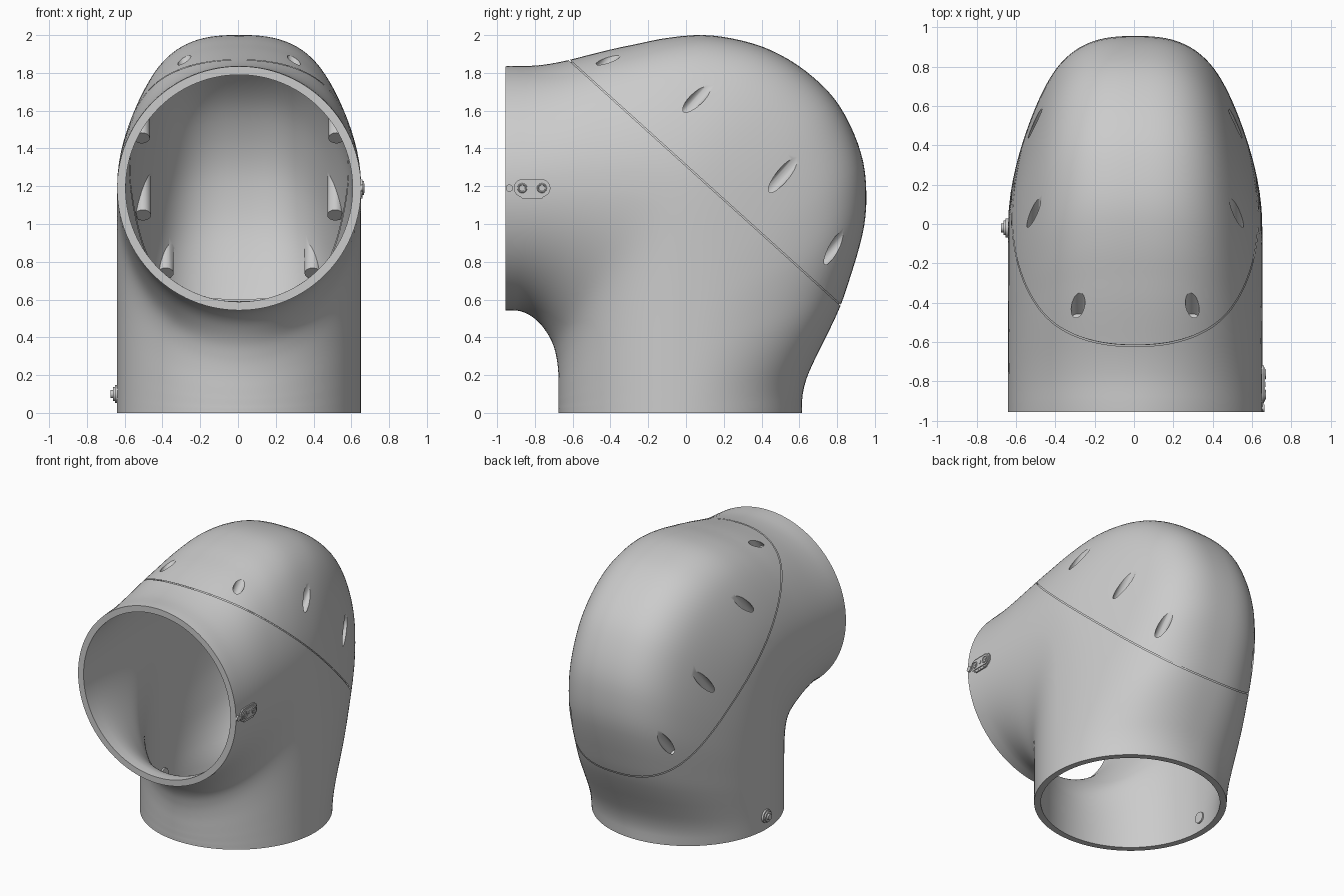
import bpy, bmesh, math
from mathutils import Vector, Matrix

if "Cube" in bpy.data.objects:
    bpy.data.objects.remove(bpy.data.objects["Cube"])

PY, CX, W, WALL = -0.955, 0.006, 0.646, 0.045      # fan pivot (y, z=0), centre x, half width, wall
SEAM_P, SEAM_N = Vector((0, -0.62, 1.87)), Vector((0, 0.67, 0.742)).normalized()

# Side-view profiles (y, z), from the bottom opening to the front opening
OUTER = [(.613, 0), (.618, .1), (.645, .2), (.70, .32), (.76, .44), (.815, .56), (.87, .72), (.91, .85),
         (.945, 1.0), (.955, 1.15), (.94, 1.32), (.88, 1.5), (.78, 1.67), (.62, 1.82), (.45, 1.92),
         (.3, 1.97), (.1, 2.0), (-.1, 1.985), (-.3, 1.945), (-.6, 1.873), (-.78, 1.84), (PY, 1.835)]
INNER = [(-.675, 0), (-.675, .03), (-.675, .08), (-.675, .14), (-.676, .21), (-.685, .29), (-.705, .365),
         (-.74, .43), (-.785, .485), (-.835, .522), (-.88, .539), (-.92, .543), (PY, .543)]


def polar(pts):
    return [(math.atan2(z, y - PY), math.hypot(y - PY, z)) for y, z in pts]


def smooth(tab, a):
    """Cubic interpolation of radius over angle."""
    k = 0
    while k < len(tab) - 2 and a > tab[k + 1][0]:
        k += 1

    def slope(i):
        p, q = tab[max(i - 1, 0)], tab[min(i + 1, len(tab) - 1)]
        return (q[1] - p[1]) / (q[0] - p[0])
    (a0, r0), (a1, r1) = tab[k], tab[k + 1]
    d = a1 - a0
    t = (a - a0) / d
    return ((2*t**3 - 3*t*t + 1) * r0 + (t**3 - 2*t*t + t) * d * slope(k)
            + (3*t*t - 2*t**3) * r1 + (t**3 - t*t) * d * slope(k + 1))


OUT_T, IN_T = polar(OUTER), polar(INNER)


def section(a):
    """Widest radius (on the two pipe axes), inner and outer half heights, exponent, taper."""
    ro, ri = smooth(OUT_T, a), smooth(IN_T, a)
    c = ((math.cos(a) / .924)**8 + (math.sin(a) / 1.189)**8) ** (-1 / 8)
    b = max(0.0, math.sin(2 * a))
    return c, c - ri, ro - c, 2 + 0.8 * b, 0.14 * b


def narrow(t, tp):
    return 1 - tp * math.sin(math.pi / 2 * min(t / .8, 1))**2


def surf_x(y, z):
    """Half width of the dome at a side-view point."""
    c, hi, ho, n, tp = section(math.atan2(z, y - PY))
    t = min(max((math.hypot(y - PY, z) - c) / ho, 0), 0.99)
    return W * (1 - t**n) ** (1 / n) * narrow(t, tp)


def to_object(bm, name):
    bmesh.ops.recalc_face_normals(bm, faces=bm.faces)
    me = bpy.data.meshes.new(name)
    bm.to_mesh(me)
    bm.free()
    ob = bpy.data.objects.new(name, me)
    bpy.context.collection.objects.link(ob)
    return ob


def loft(name, inset, extend, rings=72, segs=112):
    """Closed solid swept as a fan of sections around the inner corner."""
    bm = bmesh.new()
    loops = []
    for i in range(rings + 1):
        a = math.pi / 2 * i / rings
        c, hi, ho, n, tp = section(a)
        pts = []
        for j in range(segs):
            th = 2 * math.pi * j / segs
            co, si = math.cos(th), math.sin(th)
            e = 2 / n if co > 1e-9 else 1
            t = abs(co) ** e
            x = (W - inset) * math.copysign(abs(si) ** e, si)
            if co > 1e-9:
                x *= narrow(t, tp)
            r = c + ((ho - inset) * t if co > 0 else -(hi - inset) * t)
            pts.append(Vector((CX + x, PY + r * math.cos(a), r * math.sin(a))))
        loops.append(pts)
    if extend:
        loops.insert(0, [p + Vector((0, 0, -extend)) for p in loops[0]])
        loops.append([p + Vector((0, -extend, 0)) for p in loops[-1]])
    vs = [[bm.verts.new(p) for p in l] for l in loops]
    for p, q in zip(vs, vs[1:]):
        for j in range(segs):
            k = (j + 1) % segs
            bm.faces.new((p[j], p[k], q[k], q[j]))
    bm.faces.new(vs[0])
    bm.faces.new(vs[-1])
    return to_object(bm, name)


def cut(ob, tool):
    tool.hide_render = True
    m = ob.modifiers.new("cut", 'BOOLEAN')
    m.operation, m.solver, m.object = 'DIFFERENCE', 'EXACT', tool
    me = bpy.data.meshes.new_from_object(ob.evaluated_get(bpy.context.evaluated_depsgraph_get()))
    ob.modifiers.clear()
    ob.data = me
    bpy.data.objects.remove(tool)


def screw_rods(name, radius, gap):
    """Rods square to the seam, starting a little above it, on both sides."""
    bm = bmesh.new()
    rot = SEAM_N.to_track_quat('Z', 'Y').to_matrix().to_4x4()
    for y, z, x in [(-.42, 1.86, .29), (.05, 1.655, None), (.505, 1.25, None), (.78, .87, None)]:
        x = x or surf_x(y, z) - 0.005
        for s in (-1, 1):
            p = Vector((CX + s * x, y, z))
            p -= SEAM_N * ((p - SEAM_P).dot(SEAM_N) - gap)
            bmesh.ops.create_cone(bm, cap_ends=True, segments=32, radius1=radius, radius2=radius, depth=.6,
                                  matrix=Matrix.Translation(p + SEAM_N * .3) @ rot)
    return to_object(bm, name)


def finish(ob):
    bpy.ops.object.select_all(action='DESELECT')
    ob.select_set(True)
    bpy.context.view_layer.objects.active = ob
    bpy.ops.object.shade_smooth_by_angle(angle=math.radians(32))


def keep(name, source, sides):
    """Copy of the source with everything below each seam-parallel plane removed."""
    bm = bmesh.new()
    bm.from_mesh(source.data)
    for side, off in sides:
        bmesh.ops.bisect_plane(bm, geom=bm.verts[:] + bm.edges[:] + bm.faces[:], dist=1e-6,
                               plane_co=SEAM_P + SEAM_N * side * off, plane_no=SEAM_N * side, clear_inner=True)
    finish(to_object(bm, name))


# Hollow elbow with screw pockets
shell = loft("elbow_shell", 0, 0)
cavity = loft("cavity", WALL, 0.1)
cut(cavity, screw_rods("screw_posts", 0.042, 0.02))
cut(shell, cavity)
cut(shell, screw_rods("screw_holes", 0.035, 0.034))

# Split along the seam with a hairline groove, backed by a thin lip
keep("rear_dome", shell, [(1, .0035)])
keep("lower_elbow", shell, [(-1, .0035)])
lip = loft("lip_source", 0.012, 0)
keep("seam_lip", lip, [(1, -.006), (-1, -.006)])
bpy.data.objects.remove(lip)
bpy.data.objects.remove(shell)


def pill(name, x0, x1, y, z, r, half=0.0):
    """Disc or rounded plate facing sideways."""
    bm = bmesh.new()
    ring = []
    for i in range(40):
        a = 2 * math.pi * (i + .5) / 40
        off = half if math.cos(a) > 0 else -half
        ring.append(bm.verts.new((x0, y + off + r * math.cos(a), z + r * math.sin(a))))
    f = bm.faces.new(ring)
    g = bmesh.ops.extrude_face_region(bm, geom=[f])
    bmesh.ops.translate(bm, verts=[v for v in g['geom'] if isinstance(v, bmesh.types.BMVert)], vec=(x1 - x0, 0, 0))
    finish(to_object(bm, name))


def ring(name, x, y, z, r, t):
    bpy.ops.mesh.primitive_torus_add(location=(x, y, z), rotation=(0, math.pi / 2, 0), major_radius=r,
                                     minor_radius=t, major_segments=32, minor_segments=8)
    bpy.context.object.name = name
    finish(bpy.context.object)


# Connector plate on the right of the front neck
pill("connector_plate", .62, .660, -.815, 1.19, .047, .05)
pill("connector_face", .62, .666, -.815, 1.19, .037, .05)
pill("connector_tab", .62, .659, -.815, 1.143, .008, .05)
for dy in (-.052, .052):
    ring("connector_socket", .666, -.815 + dy, 1.19, .021, .005)
    pill("connector_pin", .65, .669, -.815 + dy, 1.19, .008)
pill("connector_stud", .65, .669, -.815, 1.19, .013)
pill("rim_stud", .62, .663, -.935, 1.19, .019)

# Stepped button through the left of the bottom neck
for r, x in ((.048, -.652), (.037, -.663), (.022, -.675)):
    pill("button_step", -.62, x, -.02, .1, r)
pill("button_back", -.61, -.583, -.02, .1, .04)
